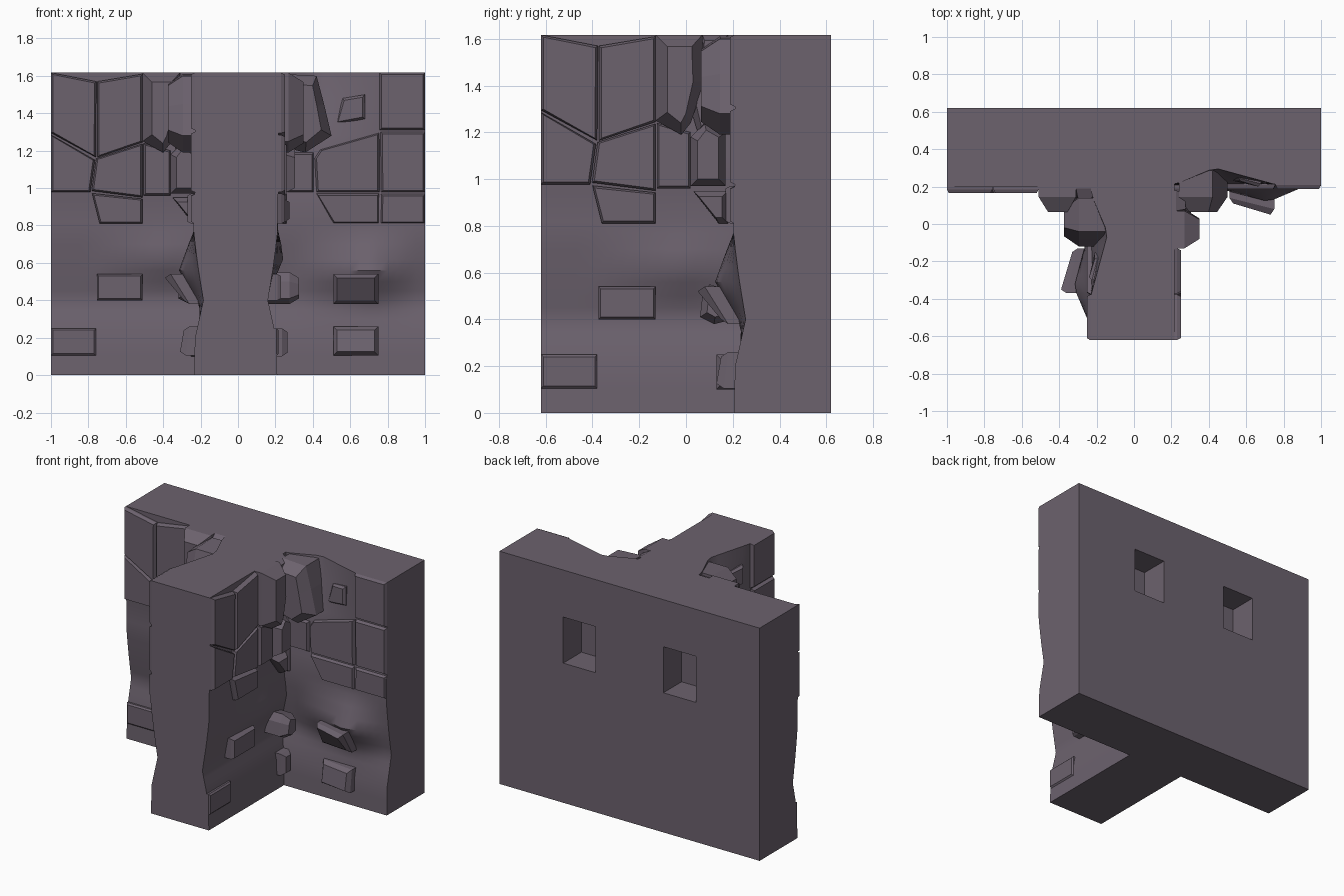
import bpy, bmesh, math
from mathutils import Matrix

if "Cube" in bpy.data.objects:
    bpy.data.objects.remove(bpy.data.objects["Cube"])

H = 1.617
mat = bpy.data.materials.new("purple_stone")
mat.diffuse_color = (0.15, 0.122, 0.155, 1)
mat.use_nodes = True
mat.node_tree.nodes["Principled BSDF"].inputs["Base Color"].default_value = mat.diffuse_color

# Panels are modelled facing -y; each is used on the bar and, turned, on the stem
PLACES = {
    "left": [("bar", Matrix()),
             ("stem", Matrix.Translation((0.415, 0.38, 0)) @ Matrix.Rotation(math.pi / 2, 4, 'Z'))],
    "right": [("bar", Matrix()),
              ("stem", Matrix.Translation((-0.44, 0.38, 0)) @ Matrix.Rotation(-math.pi / 2, 4, 'Z'))],
}


def finish(bm, name, matrix=Matrix()):
    bmesh.ops.recalc_face_normals(bm, faces=bm.faces)
    me = bpy.data.meshes.new(name)
    bm.to_mesh(me)
    bm.free()
    me.materials.append(mat)
    ob = bpy.data.objects.new(name, me)
    ob.matrix_world = matrix
    bpy.context.collection.objects.link(ob)
    return ob


def place(build, name, side):
    for where, m in PLACES[side]:
        yield finish(build(), f"{where}_{side}_{name}", m)


def box(name, x0, x1, y0, y1, z0, z1):
    bm = bmesh.new()
    bmesh.ops.create_cube(bm, size=1)
    for v in bm.verts:
        v.co = (x0 + (v.co.x + .5) * (x1 - x0), y0 + (v.co.y + .5) * (y1 - y0), z0 + (v.co.z + .5) * (z1 - z0))
    return finish(bm, name)


# Chamfered stone: outline in (x, z), front depth (one value or one per corner)
def stone_mesh(poly, front, inset, bevel):
    fr = front if isinstance(front, list) else [front] * len(poly)
    xs, zs = [p[0] for p in poly], [p[1] for p in poly]
    cx, cz = (min(xs) + max(xs)) / 2, (min(zs) + max(zs)) / 2
    kx = 1 - 2 * inset / (max(xs) - min(xs))
    kz = 1 - 2 * inset / (max(zs) - min(zs))
    bm = bmesh.new()
    rings = [[bm.verts.new((x, 0.31, z)) for x, z in poly],
             [bm.verts.new((x, f + bevel, z)) for (x, z), f in zip(poly, fr)],
             [bm.verts.new((cx + (x - cx) * kx, f, cz + (z - cz) * kz)) for (x, z), f in zip(poly, fr)]]
    n = len(poly)
    for a, b in zip(rings, rings[1:]):
        for i in range(n):
            bm.faces.new((a[i], a[(i + 1) % n], b[(i + 1) % n], b[i]))
    bm.faces.new(rings[0])
    bm.faces.new(rings[2])
    return bm


def stones(side, name, polys, front, inset=0.01, bevel=0.02):
    for i, p in enumerate(polys):
        list(place(lambda: stone_mesh(p, front, inset, bevel), f"{name}_{i + 1}", side))


def rect(x0, x1, z0, z1):
    return [(x0, z0), (x1, z0), (x1, z1), (x0, z1)]


PROFILE = [(0, .205), (.2, .21), (.4, .255), (.58, .226), (.76, .203), (.95, .203), (.98, .21), (H, .21)]


def profile(z):
    for (a, ya), (b, yb) in zip(PROFILE, PROFILE[1:]):
        if z <= b:
            return ya + (yb - ya) * (z - a) / (b - a)
    return PROFILE[-1][1]


def tent(t, a, m, b):
    return max(0, min((t - a) / (m - a), (b - t) / (b - m)))


def wall_y(x, z, side):
    y = profile(z)
    if side == "right":
        # bulge above the tilted brick, and broken hollow at the top
        y -= .11 * tent(x, .3, .72, .98) * tent(z, .33, .56, .77)
        y += .09 * tent(x, .22, .43, .76) * min(1, max(0, (z - 1.2) / .4))
    else:
        y -= .05 * tent(x, -.8, -.4, .1) * tent(z, .45, .63, .78)
        y -= .012 * (z > .97)
    return y


# Worn wall skin: a closed slab with a wavy front
def wall_mesh(side):
    x0, x1 = (-1, -.1) if side == "left" else (.1, 1)
    nx = 18
    zs = [0, .1, .2, .3, .35, .4, .45, .5, .56, .62, .7, .77, .82, .95, .98, 1.1, 1.2, 1.28, 1.38, 1.48, 1.55, H]
    bm = bmesh.new()
    cols = []
    for i in range(nx + 1):
        x = x0 + (x1 - x0) * i / nx
        front = [bm.verts.new((x, wall_y(x, z, side), z)) for z in zs]
        cols.append(front + [bm.verts.new((x, .32, H)), bm.verts.new((x, .32, 0))])
    n = len(cols[0])
    for a, b in zip(cols, cols[1:]):
        for j in range(n):
            bm.faces.new((a[j], b[j], b[(j + 1) % n], a[(j + 1) % n]))
    bm.faces.new(cols[0])
    bm.faces.new(cols[-1])
    return bm


for side in PLACES:
    for ob in place(lambda: wall_mesh(side), "worn_wall", side):
        bpy.context.view_layer.objects.active = ob
        ob.select_set(True)
        bpy.ops.object.shade_smooth_by_angle(angle=math.radians(40))
        ob.select_set(False)

# Solid cores, with two square connector sockets in the back
core = box("bar_core", -1, 1, .32, .62, 0, H)
box("stem_core", -.12, .10, -.62, .33, 0, H)
for s in (-1, 1):
    cut = box("socket_cutter", s * .385 - .125, s * .385 + .125, .42, .7, .97, 1.29)
    cut.hide_render = True
    cut.hide_viewport = True
    mod = core.modifiers.new("socket", 'BOOLEAN')
    mod.object = cut
    mod.solver = 'EXACT'

# Left panel: fitted stones
stones("left", "fitted_stone", [
    [(-1, 1.295), (-.76, 1.165), (-.757, 1.57), (-1, H)],
    [(-.752, 1.165), (-.51, 1.245), (-.51, 1.61), (-.752, 1.57)],
    [(-1, .978), (-.79, .978), (-.765, 1.15), (-1, 1.285)],
    [(-.782, .985), (-.51, .95), (-.51, 1.237), (-.758, 1.158)],
    [(-.78, .972), (-.51, .942), (-.51, .81), (-.74, .81)],
], .165)
stones("left", "brick", [rect(-.755, -.51, .4, .54)], .185)
stones("left", "low_brick", [rect(-1, -.76, .105, .25)], .198, .01, .01)
# Left panel: rubble in the corner
stones("left", "corner_boulder", [[(-.51, 1.25), (-.4, 1.19), (-.36, 1.24), (-.3, 1.42), (-.31, H), (-.51, H)]],
       .065, .05, .08)
stones("left", "corner_slab", [[(-.36, 1.3), (-.33, 1.2), (-.2, 1.3), (-.2, H), (-.31, H)]], .14, .025, .05)
stones("left", "corner_block", [[(-.505, .96), (-.36, .96), (-.36, 1.2), (-.505, 1.24)]], .155)
stones("left", "corner_hunk", [[(-.36, .97), (-.21, .97), (-.21, 1.2), (-.3, 1.24), (-.36, 1.18)]], .11, .03, .06)
stones("left", "corner_wedge", [[(-.35, .95), (-.2, .95), (-.2, .81), (-.24, .81)]], .14, .025, .04)
stones("left", "corner_brick", [[(-.32, .41), (-.26, .38), (-.18, .4), (-.18, .52), (-.28, .55), (-.31, .5)]],
       .09, .03, .05)
stones("left", "corner_brick_low", [rect(-.25, -.16, .1, .25)], .15, .02, .03)

# Right panel: fitted stones
stones("right", "fitted_stone", [
    [(.42, .978), (.757, .978), (.755, 1.295), (.44, 1.205), (.41, 1.16)],
    [(.765, .978), (1, .978), (1, 1.3), (.762, 1.3)],
    [(.757, 1.31), (1, 1.31), (1, H), (.757, H)],
    [(.42, .97), (.755, .97), (.755, .81), (.51, .81)],
    [(.762, .81), (1, .81), (1, .968), (.765, .968)],
], .188)
stones("right", "corner_block", [rect(.24, .405, .978, 1.19)], .19)
stones("right", "low_corner_block", [rect(.2, .26, .81, .97)], .17)
# Right panel: boulders, hollow stone, bricks
stones("right", "corner_boulder", [[(.24, 1.22), (.36, 1.19), (.5, 1.28), (.46, 1.45), (.42, 1.6), (.24, 1.61)]],
       .065, .055, .08)
stones("right", "hollow_stone", [[(.52, 1.34), (.68, 1.37), (.68, 1.5), (.56, 1.48)]], [.23, .2, .2, .23], .015, .015)
stones("right", "tilted_brick", [rect(.51, .75, .38, .54)], [.17, .15, .05, .11], .02, .03)
stones("right", "low_brick", [rect(.51, .75, .105, .26)], [.16, .13, .15, .18], .02, .03)
